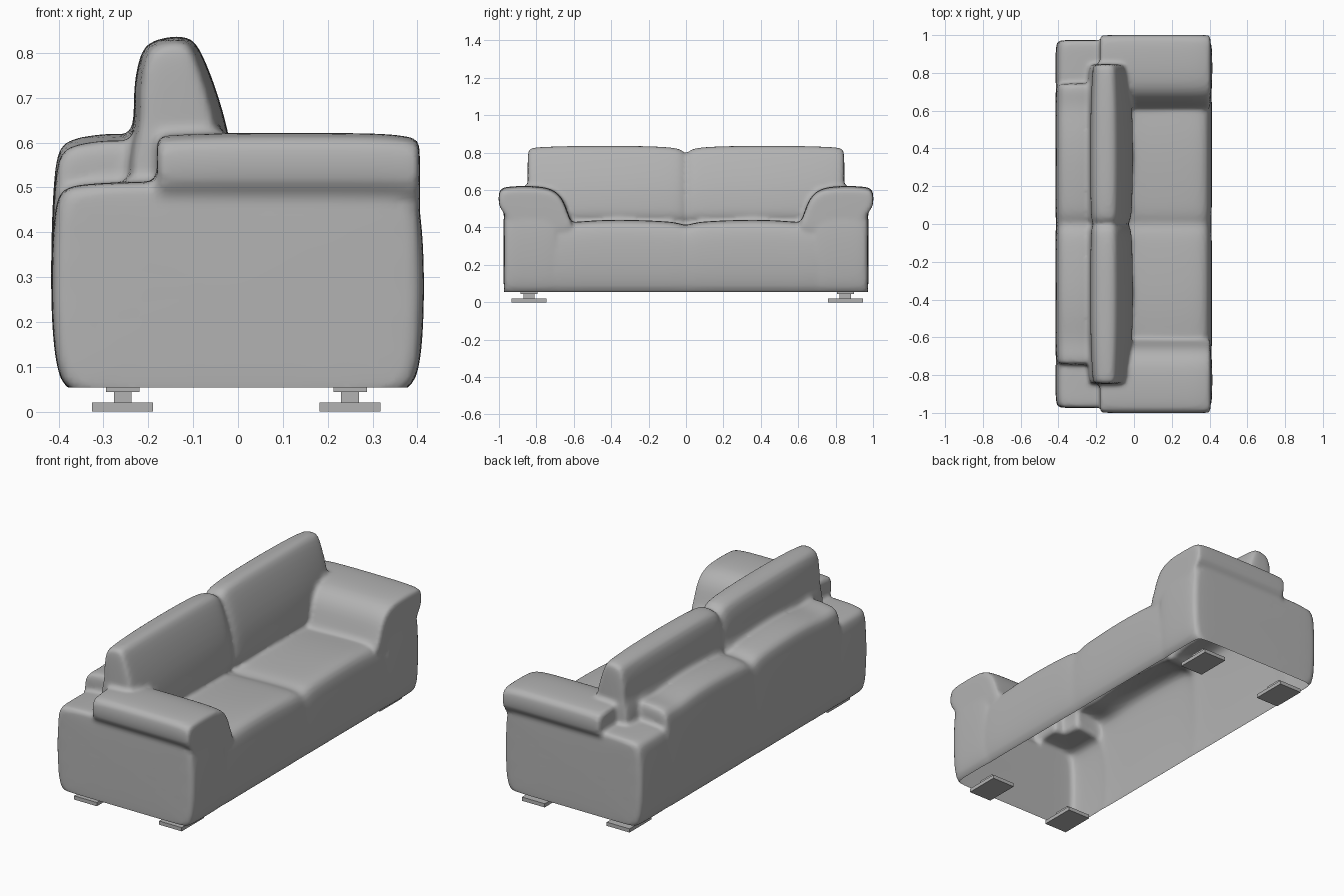
import bpy, bmesh
from mathutils import Vector

if "Cube" in bpy.data.objects:
    bpy.data.objects.remove(bpy.data.objects["Cube"])

grey = bpy.data.materials.new("dark_grey")
grey.diffuse_color = (.45, .45, .45, 1)
grey.use_nodes = True
grey.node_tree.nodes["Principled BSDF"].inputs["Base Color"].default_value = grey.diffuse_color


def loft(name, profile, axis, stations, pivot, side=1):
    """Sweep a closed profile along x or y; each station is (position, scale_u, scale_v)."""
    bm = bmesh.new()
    rings = []
    for pos, su, sv in stations:
        ring = []
        for u, v in profile:
            a = pivot[0] + (u - pivot[0]) * su
            z = pivot[1] + (v - pivot[1]) * sv
            co = (a, pos * side, z) if axis == 'y' else (pos, a * side, z)
            ring.append(bm.verts.new(co))
        rings.append(ring)
    n = len(profile)
    for r0, r1 in zip(rings, rings[1:]):
        for i in range(n):
            j = (i + 1) % n
            bm.faces.new((r0[i], r0[j], r1[j], r1[i]))
    bm.faces.new(rings[0])
    bm.faces.new(rings[-1])
    bmesh.ops.recalc_face_normals(bm, faces=bm.faces)
    me = bpy.data.meshes.new(name)
    bm.to_mesh(me)
    bm.free()
    ob = bpy.data.objects.new(name, me)
    bpy.context.collection.objects.link(ob)
    sub = ob.modifiers.new("soft", 'SUBSURF')
    sub.levels = sub.render_levels = 2
    bake(ob)
    return ob


def bake(ob):
    """Apply all modifiers."""
    dg = bpy.context.evaluated_depsgraph_get()
    me = bpy.data.meshes.new_from_object(ob.evaluated_get(dg))
    ob.modifiers.clear()
    ob.data = me


def both_ways(half):
    """Mirror a list of stations that starts at position 0."""
    return [(-p, a, b) for p, a, b in reversed(half[1:])] + half


# Seat and low back in one sweep, pinched between the two places
seat_profile = [(-.34, .03), (-.385, .052), (-.405, .09), (-.418, .22), (-.416, .42),
                (-.408, .56), (-.392, .602), (-.34, .615), (-.25, .624), (-.19, .60),
                (-.15, .48), (-.06, .43), (.10, .437), (.30, .442), (.37, .436),
                (.402, .405), (.413, .30), (.413, .18), (.402, .09), (.382, .052), (.34, .03)]
sofa = loft("sofa_body", seat_profile, 'y', both_ways([
    (0, .99, .92), (.04, .996, .965), (.12, 1, .985), (.33, 1, 1.005), (.50, 1, .995),
    (.62, 1, .965), (.70, .995, .98), (.735, .99, .97), (.748, .97, .95)]), (0, .03))

# Pair of back cushions, pinched in the middle
cushion_profile = [(.0, .40), (-.005, .52), (-.018, .62), (-.05, .73), (-.085, .815),
                   (-.105, .838), (-.14, .842), (-.19, .832), (-.218, .812), (-.235, .72),
                   (-.23, .65), (-.25, .60), (-.26, .52), (-.25, .40)]
parts = [loft("back_cushions", cushion_profile, 'y', both_ways([
    (0, .80, .875), (.02, .92, .95), (.08, .96, .975), (.22, .99, .99), (.42, 1, .993),
    (.62, .97, .991), (.78, .88, .978), (.835, .82, .965), (.848, .72, .93)]), (-.15, .40))]

# Arm boxes with padded rolls on top
box_profile = [(-.34, .03), (-.385, .052), (-.405, .09), (-.416, .20), (-.416, .36),
               (-.408, .46), (-.395, .495), (-.36, .508), (-.18, .516), (.36, .51),
               (.395, .495), (.405, .46), (.415, .36), (.415, .20), (.405, .09),
               (.385, .052), (.34, .03)]
roll_profile = [(.95, .44), (.975, .485), (1.0, .51), (1.003, .56), (.998, .60), (.975, .617),
                (.88, .623), (.78, .620), (.71, .605), (.662, .56), (.638, .50),
                (.622, .45), (.60, .41), (.62, .37), (.90, .37)]
for side in (-1, 1):
    parts.append(loft("arm_box", box_profile, 'y', [
        (.67, .98, .98), (.70, .99, .99), (.75, 1, 1), (.88, 1, 1), (.94, .995, 1),
        (.968, .975, .99), (.976, .94, .97)], (0, .03), side))
    parts.append(loft("arm_roll", roll_profile, 'x', [
        (-.182, .95, .94), (-.176, .98, .97), (-.14, .99, .985), (-.03, 1, 1), (.20, 1, 1),
        (.33, 1, .995), (.385, .99, .96), (.402, .975, .93), (.406, .93, .88)],
        (.83, .40), side))

# Weld everything into one upholstered skin and soften the seams
for p in parts:
    m = sofa.modifiers.new("join", 'BOOLEAN')
    m.operation, m.solver, m.object = 'UNION', 'EXACT', p
bake(sofa)
for p in parts:
    bpy.data.objects.remove(p)
rm = sofa.modifiers.new("skin", 'REMESH')
rm.mode, rm.voxel_size = 'VOXEL', .012
sm = sofa.modifiers.new("relax", 'SMOOTH')
sm.factor, sm.iterations = .5, 3
bake(sofa)

# Open underside
bm = bmesh.new()
bm.from_mesh(sofa.data)
bmesh.ops.bisect_plane(bm, geom=bm.verts[:] + bm.edges[:] + bm.faces[:],
                       plane_co=Vector((0, 0, .054)), plane_no=Vector((0, 0, 1)),
                       clear_inner=True)
bm.to_mesh(sofa.data)
bm.free()
sofa.data.materials.clear()
sofa.data.materials.append(grey)
bpy.context.view_layer.objects.active = sofa
sofa.select_set(True)
bpy.ops.object.shade_smooth_by_angle(angle=.9)


# Feet: floor pad, post and mounting plate
def foot(name, x, y):
    bm = bmesh.new()
    for sx, sy, z0, z1 in ((.136, .188, 0, .02), (.04, .06, .02, .044), (.075, .09, .044, .056)):
        r = bmesh.ops.create_cube(bm, size=1)
        bmesh.ops.scale(bm, vec=(sx, sy, z1 - z0), verts=r['verts'])
        bmesh.ops.translate(bm, vec=(x, y, (z0 + z1) / 2), verts=r['verts'])
    me = bpy.data.meshes.new(name)
    bm.to_mesh(me)
    bm.free()
    me.materials.append(grey)
    bpy.context.collection.objects.link(bpy.data.objects.new(name, me))


for y, s in ((-.84, "left"), (.852, "right")):
    foot("front_foot_" + s, .25, y)
    foot("rear_foot_" + s, -.257, y)
